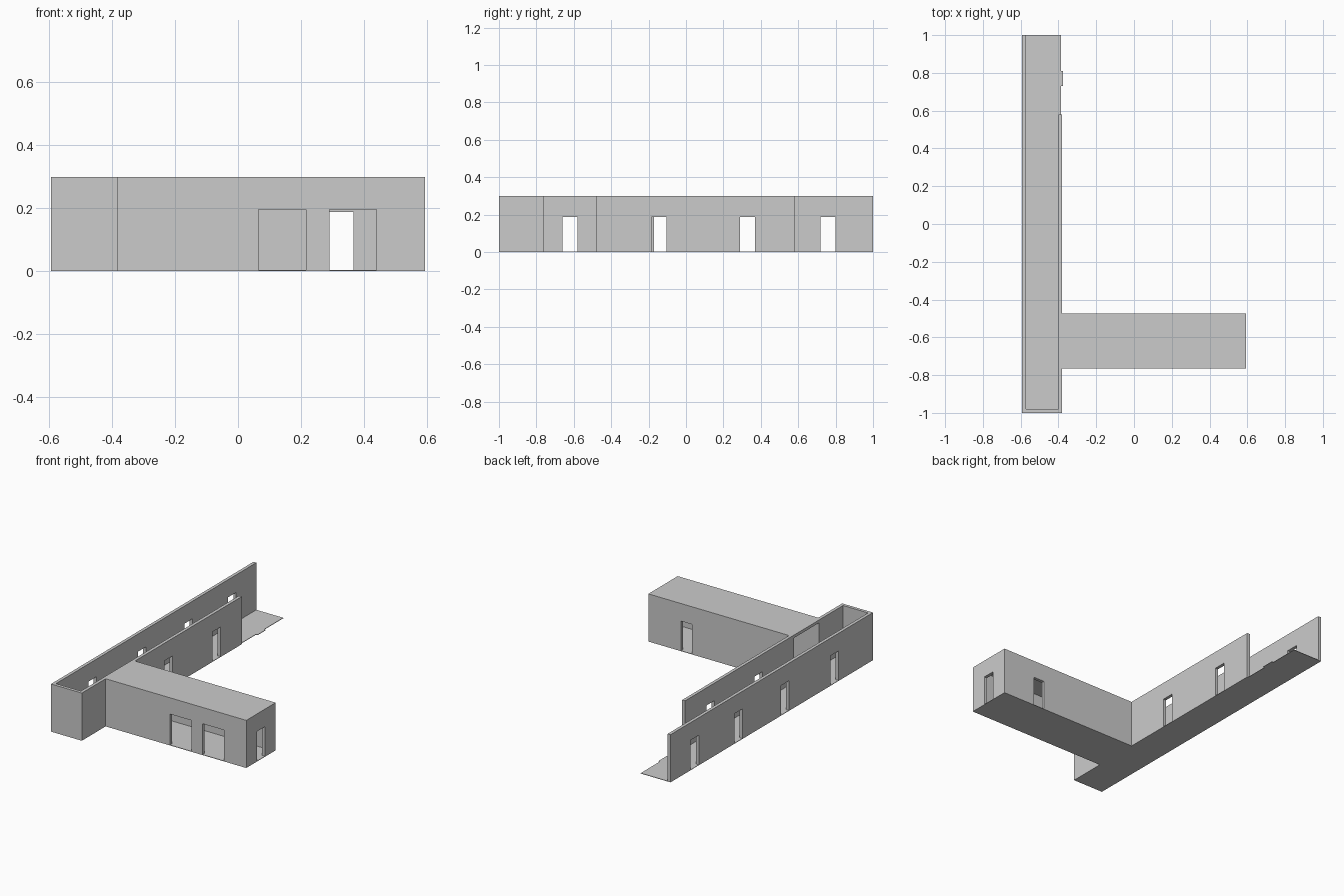
import bpy
import bmesh

cube = bpy.data.objects.get("Cube")
if cube:
    bpy.data.objects.remove(cube, do_unlink=True)

GREY = (0.6, 0.6, 0.6, 1.0)
plaster = bpy.data.materials.new("grey plaster")
plaster.use_nodes = True
plaster.diffuse_color = GREY
bsdf = next(n for n in plaster.node_tree.nodes if n.type == "BSDF_PRINCIPLED")
bsdf.inputs["Base Color"].default_value = GREY
bsdf.inputs["Roughness"].default_value = 0.9

FLOOR = 0.003      # slab thickness
TOP = 0.298        # height of the walls
CEILING = 0.28     # underside of the roof
DOOR = 0.188       # door height
T = 0.02           # wall thickness

# Plan limits of the corridor and the side room
LEFT, INNER, RIGHT = -0.593, -0.38, 0.593
FRONT, BACK, WALL_END = -1.0, 1.0, 0.58
ROOM_FRONT, ROOM_BACK = -0.765, -0.475


def prism(name, outline, offset):
    """Extrude a closed 3D outline along an offset vector."""
    bm = bmesh.new()
    face = bm.faces.new([bm.verts.new(p) for p in outline])
    result = bmesh.ops.extrude_face_region(bm, geom=[face], use_keep_orig=True)
    moved = [v for v in result["geom"] if isinstance(v, bmesh.types.BMVert)]
    bmesh.ops.translate(bm, verts=moved, vec=offset)
    bmesh.ops.recalc_face_normals(bm, faces=bm.faces[:])
    mesh = bpy.data.meshes.new(name)
    bm.to_mesh(mesh)
    bm.free()
    mesh.materials.append(plaster)
    obj = bpy.data.objects.new(name, mesh)
    bpy.context.collection.objects.link(obj)
    return obj


def wall(name, axis, start, end, side, top=TOP, doors=()):
    """Wall along an axis from its lower side; doors are (from, to, height)."""
    profile = [(start, top), (start, FLOOR)]
    for a, b, height in doors:
        profile += [(a, FLOOR), (a, height), (b, height), (b, FLOOR)]
    profile += [(end, FLOOR), (end, top)]
    if axis == "x":
        return prism(name, [(u, side, z) for u, z in profile], (0, T, 0))
    return prism(name, [(side, u, z) for u, z in profile], (T, 0, 0))


# Floor slab, with a threshold tab beside the open stretch
edge, tab = -0.387, -0.376
plan = [(LEFT, FRONT), (INNER, FRONT), (INNER, ROOM_FRONT), (RIGHT, ROOM_FRONT),
        (RIGHT, ROOM_BACK), (INNER, ROOM_BACK), (INNER, WALL_END), (edge, WALL_END),
        (edge, 0.73), (tab, 0.73), (tab, 0.81), (edge, 0.81),
        (edge, BACK), (LEFT, BACK)]
prism("floor", [(x, y, 0) for x, y in plan], (0, 0, FLOOR))

# Corridor walls
wall("corridor_outer_wall", "y", FRONT, BACK, LEFT,
     doors=[(y, y + 0.08, DOOR) for y in (-0.66, -0.17, 0.29, 0.72)])
wall("corridor_inner_wall", "y", FRONT, WALL_END, INNER - T,
     doors=[(ROOM_FRONT + T, ROOM_BACK - T, CEILING),
            (-0.185, -0.105, DOOR), (0.29, 0.37, DOOR)])
wall("corridor_end_wall", "x", LEFT + T, INNER - T, FRONT)

# Side room walls
wall("room_front_wall", "x", INNER, RIGHT, ROOM_FRONT, CEILING,
     [(0.065, 0.215, 0.196), (0.29, 0.44, 0.196)])
wall("room_back_wall", "x", INNER, RIGHT, ROOM_BACK - T, CEILING,
     [(0.29, 0.367, DOOR)])
wall("room_end_wall", "y", ROOM_FRONT + T, ROOM_BACK - T, RIGHT - T, CEILING,
     [(-0.66, -0.58, DOOR)])

# Flat roof over the side room
prism("room_roof", [(INNER, ROOM_FRONT, CEILING), (RIGHT, ROOM_FRONT, CEILING),
                    (RIGHT, ROOM_BACK, CEILING), (INNER, ROOM_BACK, CEILING)],
      (0, 0, TOP - CEILING))
